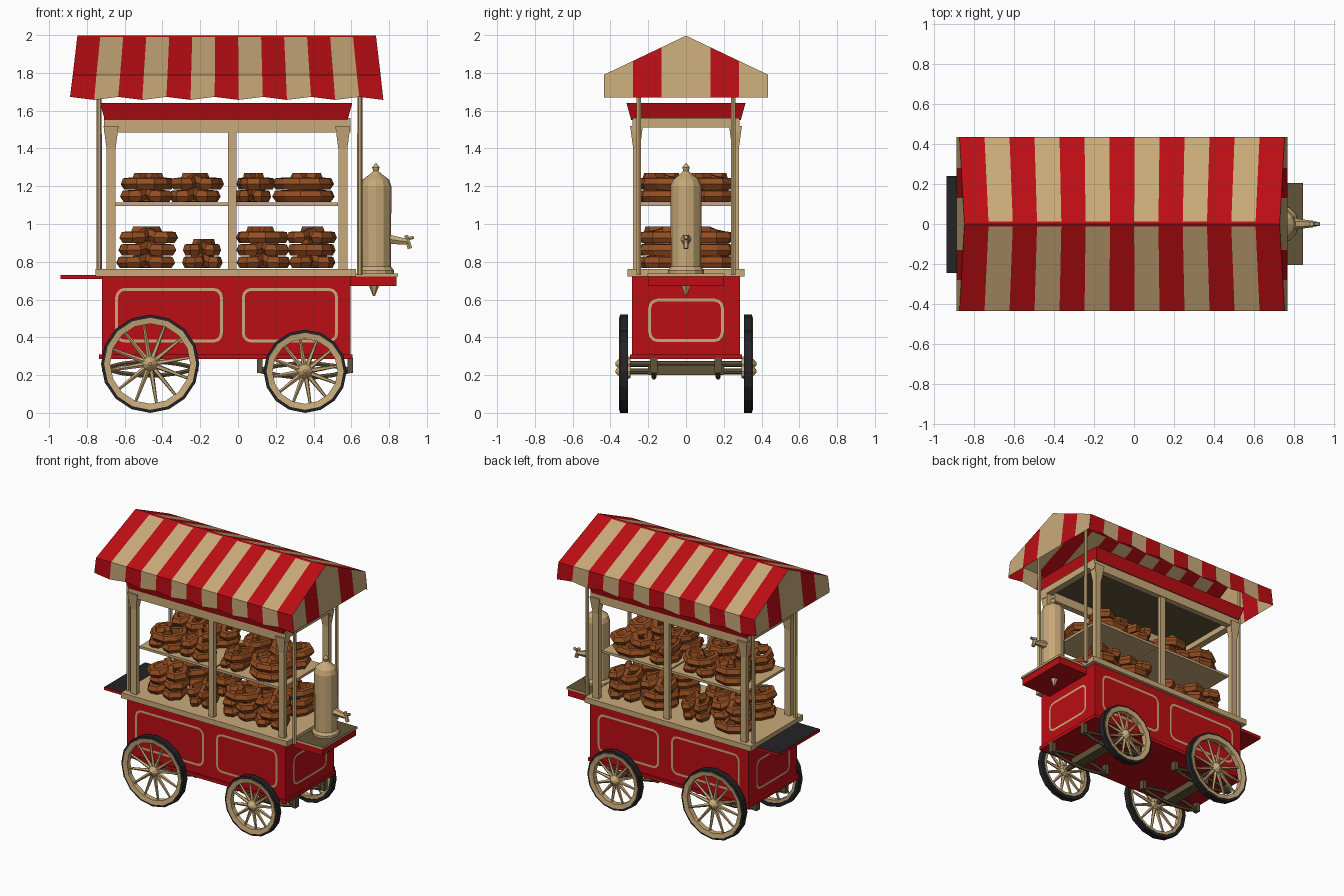
import bpy, bmesh, math, random
from mathutils import Matrix, Vector

if "Cube" in bpy.data.objects:
    bpy.data.objects.remove(bpy.data.objects["Cube"])

random.seed(4)


def material(name, rgb):
    m = bpy.data.materials.new(name)
    m.diffuse_color = (*rgb, 1)
    m.use_nodes = True
    m.node_tree.nodes["Principled BSDF"].inputs["Base Color"].default_value = m.diffuse_color
    return m


RED = material("red paint", (0.50, 0.004, 0.007))
CREAM = material("cream", (0.58, 0.40, 0.19))
BROWN = material("baked brown", (0.30, 0.075, 0.015))
BLACK = material("black rubber", (0.017, 0.017, 0.02))
OLIVE = material("dark olive", (0.12, 0.09, 0.04))


def finish(name, bm, *mats, recalc=True):
    if recalc:
        bmesh.ops.recalc_face_normals(bm, faces=bm.faces[:])
    me = bpy.data.meshes.new(name)
    bm.to_mesh(me)
    bm.free()
    for m in mats:
        me.materials.append(m)
    ob = bpy.data.objects.new(name, me)
    bpy.context.collection.objects.link(ob)
    return ob


def box(name, x, y, z, *mats, grow=0.0, top=None, bottom=None):
    """Box from (min, max) pairs; grow flares the top; top/bottom = material slots."""
    bm = bmesh.new()
    bmesh.ops.create_cube(bm, size=1)
    for v in bm.verts:
        hi = v.co.z > 0
        g = grow if hi else 0
        v.co = (x[1] + g if v.co.x > 0 else x[0] - g,
                y[1] + g if v.co.y > 0 else y[0] - g, z[1] if hi else z[0])
    bm.normal_update()
    for f in bm.faces:
        if top is not None and f.normal.z > 0.9:
            f.material_index = top
        if bottom is not None and f.normal.z < -0.9:
            f.material_index = bottom
    return finish(name, bm, *mats)


def lathe(name, profile, n, mat, loc, matrix=Matrix(), closed=False):
    """Revolve (radius, height) points about local z; closed loops the profile."""
    bm = bmesh.new()
    rings = [[bm.verts.new((r * math.cos(math.tau * i / n), r * math.sin(math.tau * i / n), h))
              for i in range(n)] for r, h in profile]
    pairs = list(zip(rings, rings[1:])) + ([(rings[-1], rings[0])] if closed else [])
    for a, b in pairs:
        for i in range(n):
            j = (i + 1) % n
            bm.faces.new((a[i], a[j], b[j], b[i]))
    if not closed:
        bm.faces.new(rings[0])
        bm.faces.new(rings[-1])
    bm.transform(Matrix.Translation(loc) @ matrix)
    return finish(name, bm, mat)


def rod(name, a, b, r0, r1, n, mat):
    a, b = Vector(a), Vector(b)
    d = b - a
    return lathe(name, [(r0, 0), (r1, d.length)], n, mat, a, d.to_track_quat('Z', 'Y').to_matrix().to_4x4())


def tube_mesh(name, pts, radius, mat):
    cu = bpy.data.curves.new(name, 'CURVE')
    cu.dimensions = '3D'
    cu.bevel_depth, cu.bevel_resolution, cu.use_fill_caps = radius, 1, True
    sp = cu.splines.new('POLY')
    sp.points.add(len(pts) - 1)
    for p, c in zip(sp.points, pts):
        p.co = (*c, 1)
    ob = bpy.data.objects.new(name, cu)
    bpy.context.collection.objects.link(ob)
    dg = bpy.context.evaluated_depsgraph_get()
    me = bpy.data.meshes.new_from_object(ob.evaluated_get(dg))
    bpy.data.objects.remove(ob)
    me.materials.clear()
    me.materials.append(mat)
    for p in me.polygons:
        p.use_smooth = False
        p.material_index = 0
    return me


def place(name, me, loc=(0, 0, 0), rot=0, scale=1):
    ob = bpy.data.objects.new(name, me)
    bpy.context.collection.objects.link(ob)
    ob.location, ob.rotation_euler = loc, (0, 0, rot)
    ob.scale = (scale, 1, 1)
    return ob


# Striped gable canopy: front and back slopes with valances, then gable ends
def canopy_x(u, z):
    t = (z - 1.66) / 0.34
    return (-0.89 + 0.04 * t) * (1 - u) + (0.77 - 0.04 * t) * u


bm = bmesh.new()
section = [(-0.435, 1.665), (-0.435, 1.79), (-0.012, 1.99), (0, 1.997), (0.012, 1.99), (0.435, 1.79), (0.435, 1.665)]
N = 13
grid = [[bm.verts.new((canopy_x(i / N, z), y, z + (0.008 * (-1) ** i if z < 1.7 else 0)))
         for y, z in section] for i in range(N + 1)]
for i in range(N):
    for k in range(len(section) - 1):
        f = bm.faces.new((grid[i][k], grid[i + 1][k], grid[i + 1][k + 1], grid[i][k + 1]))
        f.material_index = 0 if k in (2, 3) else i % 2
ys = [-0.435, -0.28, -0.13, 0, 0.13, 0.28, 0.435]
for u in (0, 1):
    cols = []
    for y in ys:
        zt = 1.997 - 0.207 * abs(y) / 0.435
        cols.append([bm.verts.new((canopy_x(u, z), y, z)) for z in (1.67, zt)])
    for k in range(6):
        f = bm.faces.new((cols[k][0], cols[k + 1][0], cols[k + 1][1], cols[k][1]))
        f.material_index = 0 if k in (1, 4) else 1
finish("canopy", bm, RED, CREAM)

# Canopy poles
for x in (-0.735, 0.645):
    for y in (-0.25, 0.25):
        rod("canopy_pole", (x, y, 0.73), (x, y, 1.86), 0.015, 0.013, 6, CREAM)

# Cart body, counter and end shelves
box("cart_body", (-0.72, 0.595), (-0.287, 0.287), (0.3, 0.73), RED)
box("body_lip", (-0.735, 0.605), (-0.297, 0.297), (0.285, 0.31), RED)
box("counter", (-0.755, 0.625), (-0.31, 0.31), (0.722, 0.762), CREAM)
box("left_shelf", (-0.94, -0.715), (-0.245, 0.24), (0.708, 0.73), RED, BLACK, top=1)
box("right_shelf", (0.59, 0.84), (-0.2, 0.2), (0.672, 0.735), RED, OLIVE, top=1)
box("right_shelf_rim", (0.62, 0.848), (-0.205, 0.205), (0.722, 0.738), CREAM, OLIVE, top=1)


# Painted rounded outlines on the body panels
def outline(name, w, h, matrix):
    bm = bmesh.new()
    loops = []
    for inset in (0, 0.016):
        r = 0.05 - inset
        loops.append([bm.verts.new((sx * (w / 2 - 0.05) + r * math.cos(a), sy * (h / 2 - 0.05) + r * math.sin(a), 0))
                      for q, (sx, sy) in enumerate(((1, 1), (-1, 1), (-1, -1), (1, -1)))
                      for a in [math.pi / 2 * (q + s / 3) for s in range(4)]])
    o, i = loops
    for k in range(len(o)):
        j = (k + 1) % len(o)
        bm.faces.new((o[k], o[j], i[j], i[k]))
    bm.transform(matrix)
    finish(name, bm, CREAM, recalc=False)


up = Matrix.Rotation(math.pi / 2, 4, 'X')
for ang, cx, cy, w in ((0, -0.365, -0.291, 0.57), (0, 0.275, -0.291, 0.51),
                       (180, -0.365, 0.291, 0.57), (180, 0.275, 0.291, 0.51)):
    outline("panel_outline", w, 0.29, Matrix.Translation((cx, cy, 0.517)) @ Matrix.Rotation(math.radians(ang), 4, 'Z') @ up)
for ang, cx in ((90, 0.599), (-90, -0.724)):
    outline("end_panel_outline", 0.4, 0.23, Matrix.Translation((cx, 0, 0.49)) @ Matrix.Rotation(math.radians(ang), 4, 'Z') @ up)

# Display case: posts, top beams, cornice and middle shelf
for y in (-0.262, 0.262):
    for x in (-0.672, 0.555):
        box("case_post", (x - 0.024, x + 0.024), (y - 0.018, y + 0.018), (0.75, 1.4), CREAM)
        box("case_post_head", (x - 0.024, x + 0.024), (y - 0.018, y + 0.018), (1.4, 1.52), CREAM, grow=0.016)
    box("middle_post", (-0.052, -0.008), (y - 0.016, y + 0.016), (0.75, 1.52), CREAM)
    box("case_beam", (-0.71, 0.595), (y - 0.022, y + 0.022), (1.485, 1.56), CREAM)
for x in (-0.685, 0.57):
    box("case_end_beam", (x - 0.025, x + 0.025), (-0.28, 0.28), (1.51, 1.56), CREAM)
box("case_cornice", (-0.705, 0.58), (-0.29, 0.29), (1.55, 1.64), RED, OLIVE, grow=0.025, bottom=1)
for x0, x1 in ((-0.65, -0.035), (-0.025, 0.53)):
    box("case_shelf", (x0, x1), (-0.24, 0.24), (1.095, 1.113), CREAM)

# Twisted bread stacks
half = [(0.45, -0.7, 0.9), (0.1, -0.2, 0.9), (-0.15, 0.15, 0.4), (-0.35, 0.65, 0), (-0.7, 0.75, 0),
        (-1, 0.3, 0), (-0.8, -0.4, 0), (-0.35, -0.85, 0)]
path = half + [(-x, y, z) for x, y, z in reversed(half)]
bread = tube_mesh("twisted_bread", [(x * 0.122, y * 0.105, z * 0.03) for x, y, z in path], 0.034, BROWN)
stacks = [(-0.48, 0.765, 3, 1), (-0.19, 0.765, 2, 0.65), (0.13, 0.765, 3, 0.9), (0.395, 0.765, 3, 0.8),
          (-0.48, 1.115, 2, 0.9), (-0.22, 1.115, 2, 0.85), (0.09, 1.115, 2, 0.62), (0.35, 1.115, 2, 1.05)]
for x, z, count, s in stacks:
    for y in (-0.125, 0.125):
        for k in range(count):
            turn = random.uniform(-0.25, 0.25) + (math.pi if random.random() < 0.5 else 0)
            place("twisted_bread", bread, (x + random.uniform(-0.01, 0.01), y + random.uniform(-0.01, 0.01),
                                           z + 0.033 + k * 0.066), turn, s)

# Drink urn with tap on the right shelf
urn = lathe("urn", [(0.095, 0.735), (0.095, 0.755), (0.08, 0.775), (0.082, 1.2), (0.07, 1.235), (0.03, 1.265),
                    (0.014, 1.28), (0.02, 1.3), (0.004, 1.32)], 12, CREAM, (0.73, 0, 0))
rod("urn_tap", (0.79, 0, 0.92), (0.9, 0, 0.905), 0.03, 0.016, 6, CREAM)
rod("tap_spout", (0.89, 0, 0.94), (0.91, 0, 0.87), 0.012, 0.014, 6, CREAM)
rod("tap_handle", (0.86, 0, 0.91), (0.93, 0, 0.93), 0.008, 0.01, 6, CREAM)
rod("shelf_drain", (0.72, 0, 0.62), (0.72, 0, 0.68), 0.006, 0.03, 6, CREAM)

# Spoked wheels, axles and leaf springs
for cx, R, zs in ((-0.465, 0.26, 0.235), (0.355, 0.22, 0.225)):
    for side in (-1, 1):
        c = Vector((cx, side * 0.33, R))
        out = Vector((0, side, 0)).to_track_quat('Z', 'Y').to_matrix().to_4x4()
        lathe("tyre", [(R, -0.023), (R, 0.02), (R - 0.026, 0.023), (R - 0.026, -0.023)], 16, BLACK, c, out, True)
        lathe("wheel_rim", [(R - 0.02, -0.018), (R - 0.016, 0.026), (R - 0.048, 0.02), (R - 0.048, -0.018)],
              16, CREAM, c, out, True)
        lathe("hub", [(0.035, -0.035), (0.05, 0), (0.022, 0.03), (0.008, 0.042)], 8, CREAM, c, out)
        for k in range(12):
            a = math.tau * (k + 0.3) / 12
            d = Vector((math.cos(a), 0, math.sin(a)))
            rod("spoke", c + d * 0.03, c + d * (R - 0.035), 0.014, 0.007, 5, CREAM)
        for bend in (-0.038, 0.038):
            arc = [(cx + 0.25 * t, side * 0.17, zs + bend * (1 - t * t)) for t in (-1, -0.6, -0.2, 0.2, 0.6, 1)]
            place("leaf_spring", tube_mesh("leaf_spring", arc, 0.013, OLIVE))
        for dx in (-0.24, 0.24):
            box("spring_hanger", (cx + dx - 0.015, cx + dx + 0.015), (side * 0.17 - 0.02, side * 0.17 + 0.02),
                (zs - 0.015, 0.29), OLIVE)
    rod("axle", (cx, -0.32, R), (cx, 0.32, R), 0.016, 0.016, 8, OLIVE)
    box("axle_beam", (cx - 0.04, cx + 0.04), (-0.2, 0.2), (0.2, 0.25), OLIVE)
